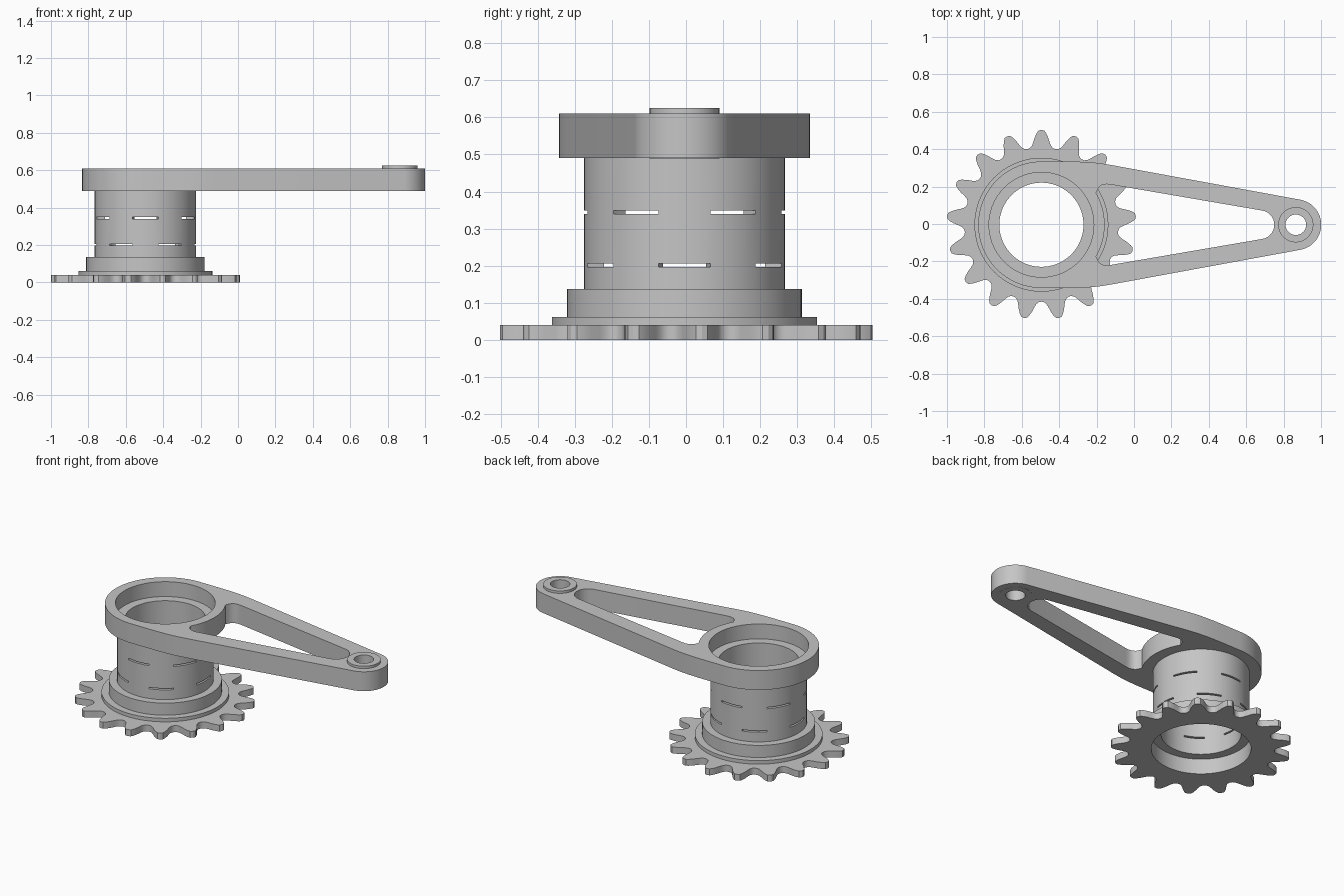
import bpy, bmesh
from math import sin, cos, radians, atan2, sqrt, pi

cube = bpy.data.objects.get("Cube")
if cube:
    bpy.data.objects.remove(cube, do_unlink=True)

AXIS_X, AXIS_Y = -0.495, -0.004   # hub axis; parts are modelled around it
TAIL = 1.36                       # distance from hub axis to arm end axis

steel = bpy.data.materials.new("grey_steel")
steel.use_nodes = True
GREY = (0.56, 0.56, 0.56, 1)
steel.diffuse_color = GREY
steel.node_tree.nodes["Principled BSDF"].inputs["Base Color"].default_value = GREY


def finish(bm, name, x=0.0):
    bmesh.ops.recalc_face_normals(bm, faces=bm.faces)
    mesh = bpy.data.meshes.new(name)
    bm.to_mesh(mesh)
    bm.free()
    mesh.materials.append(steel)
    ob = bpy.data.objects.new(name, mesh)
    ob.location = (AXIS_X + x, AXIS_Y, 0)
    bpy.context.collection.objects.link(ob)
    bpy.ops.object.select_all(action='DESELECT')
    ob.select_set(True)
    bpy.context.view_layer.objects.active = ob
    bpy.ops.object.shade_smooth_by_angle(angle=radians(30))
    return ob


def arc(cx, cy, r, a0, a1, n):
    """n + 1 points along an arc, angles in degrees."""
    return [(cx + r * cos(radians(a0 + (a1 - a0) * i / n)),
             cy + r * sin(radians(a0 + (a1 - a0) * i / n))) for i in range(n + 1)]


def circle(cx, r, n=72):
    return arc(cx, 0, r, 0, 360, n)[:-1]


def mirrored(half):
    """Close an upper half outline by mirroring it across the x axis."""
    return half + [(x, -y) for x, y in reversed(half) if abs(y) > 1e-5]


def plate(name, loops, z0, z1):
    """Flat plate from an outer outline and hole outlines."""
    bm = bmesh.new()
    edges = []
    for loop in loops:
        vs = [bm.verts.new((x, y, z0)) for x, y in loop]
        edges += [bm.edges.new((vs[i - 1], vs[i])) for i in range(len(vs))]
    bmesh.ops.triangle_fill(bm, use_beauty=True, use_dissolve=False, edges=edges)
    top = bmesh.ops.extrude_face_region(bm, geom=bm.faces[:])
    moved = [g for g in top["geom"] if isinstance(g, bmesh.types.BMVert)]
    bmesh.ops.translate(bm, verts=moved, vec=(0, 0, z1 - z0))
    return finish(bm, name)


def lathe(name, profile, x=0.0, slots=(), n=72):
    """Revolve a closed (radius, z) profile; slots are (outer row, inner row, first angle)."""
    bm = bmesh.new()
    grid = [[bm.verts.new((r * cos(2 * pi * k / n), r * sin(2 * pi * k / n), z))
             for k in range(n)] for r, z in profile]
    rows = len(profile)

    def cut(i, k):
        # slots are 30 degrees long, repeated every 60 degrees
        return any(i in (o, q) and (k * 360 // n - a + 15) % 60 < 30 for o, q, a in slots)

    for i in range(rows):
        j = (i + 1) % rows
        for k in range(n):
            if not cut(i, k):
                m = (k + 1) % n
                bm.faces.new((grid[i][k], grid[i][m], grid[j][m], grid[j][k]))
    # walls lining each slot through the tube
    for o, q, a in slots:
        for k in range(n):
            m = (k + 1) % n
            if cut(o, k):
                for u, v in ((o, q + 1), (o + 1, q)):
                    bm.faces.new((grid[u][k], grid[u][m], grid[v][m], grid[v][k]))
            if cut(o, k) != cut(o, k - 1):
                bm.faces.new((grid[o][k], grid[o + 1][k], grid[q][k], grid[q + 1][k]))
    return finish(bm, name, x)


# Sprocket: 17 teeth with round valleys
TEETH = 17
half_tooth = [(-10.59, .411), (-8.7, .414), (-7, .424), (-5.8, .441),
              (-4.5, .466), (-3, .49), (-1.8, .503)]
tooth = half_tooth + [(0, .507)] + [(-a, r) for a, r in reversed(half_tooth[1:])]
outline = []
for t in range(TEETH):
    for a, r in tooth:
        ang = radians(90 + t * 360 / TEETH + a)
        outline.append((r * cos(ang), r * sin(ang)))
plate("sprocket", [outline, circle(0, .28)], 0, .04)

# Hub: stepped collar, slotted tube and bearing seats at both ends
LOW, HIGH, GAP = .197, .34, .009
hub = [(.28, .04), (.358, .04), (.358, .062), (.317, .062), (.317, .137), (.271, .137),
       (.271, LOW), (.271, LOW + GAP), (.271, HIGH), (.271, HIGH + GAP), (.271, .49),
       (.28, .49), (.28, .518), (.225, .518),
       (.225, HIGH + GAP), (.225, HIGH), (.225, LOW + GAP), (.225, LOW),
       (.225, .095), (.28, .095)]
lathe("slotted_hub", hub, slots=((6, 16, 0), (8, 14, 30)))

# Arm: rounded head tapering to a small round end, with a window between
R_HEAD, R_TAIL = .338, .136
SLOPE = 10.3
upper = arc(0, 0, R_HEAD, 180, 90, 36)
upper += [(.13, .338), (.19, .3375), (.25, .335), (.31, .3295), (.37, .32)]
upper += arc(TAIL, 0, R_TAIL, 90 - SLOPE, 0, 20)
y0 = .17
start = atan2(y0, sqrt(R_HEAD ** 2 - y0 ** 2)) * 180 / pi
window = arc(0, 0, R_HEAD, 0, start, 10)
window += [(.299, .185), (.308, .202), (.325, .213), (.347, .217), (.37, .215)]
window += arc(1.168, 0, .077, 90 - SLOPE, 0, 12)
plate("crank_arm", [mirrored(upper), circle(0, .28), mirrored(window),
                    circle(TAIL, .09, 48)], .49, .61)

# Bushing at the arm end
lathe("end_bushing", [(.055, .489), (.094, .489), (.094, .625), (.055, .625)], x=TAIL)
